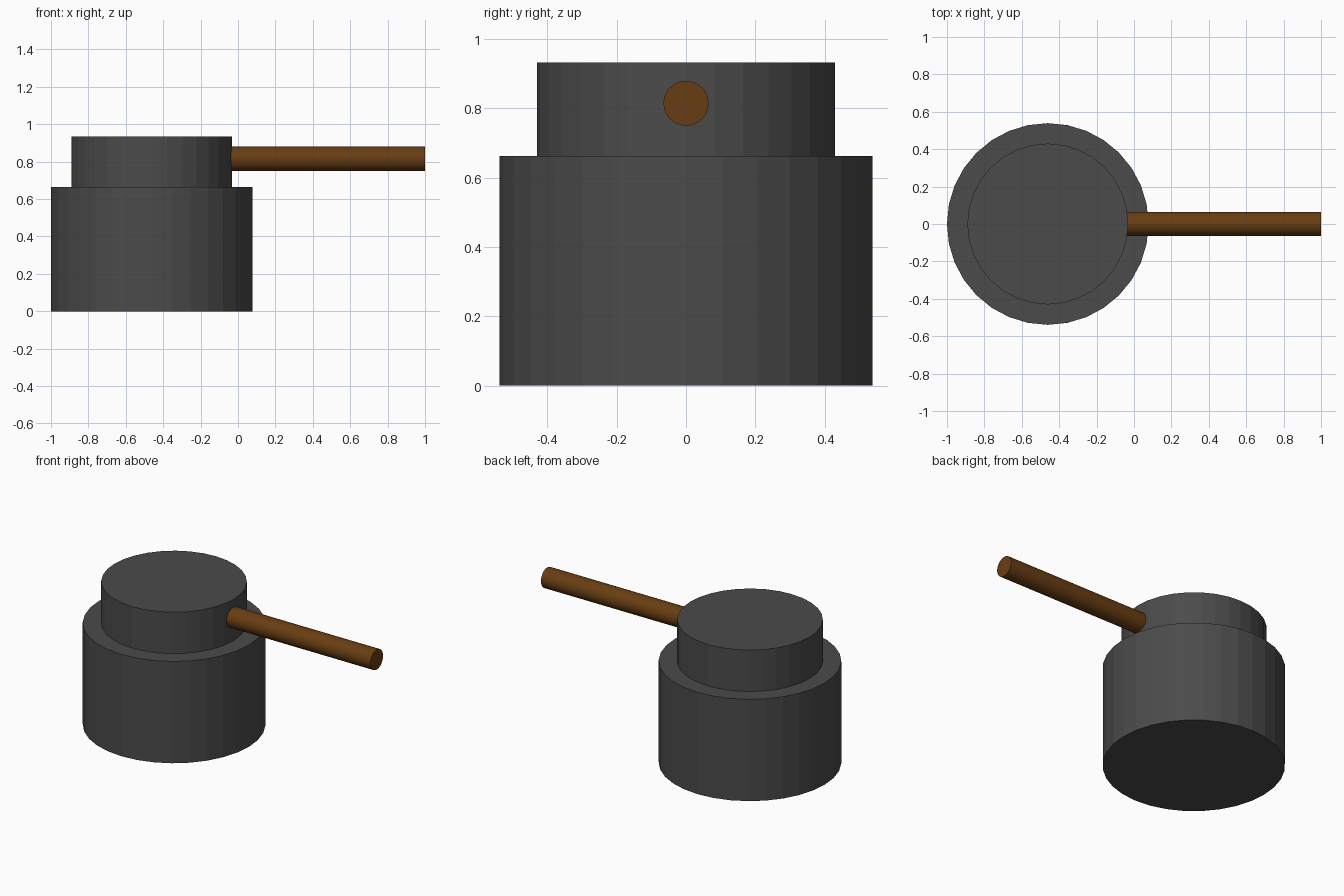
import bpy
from math import pi

cube = bpy.data.objects.get("Cube")
if cube:
    bpy.data.objects.remove(cube, do_unlink=True)


def material(name, rgb):
    mat = bpy.data.materials.new(name)
    mat.use_nodes = True
    mat.diffuse_color = (*rgb, 1)
    mat.node_tree.nodes["Principled BSDF"].inputs["Base Color"].default_value = (*rgb, 1)
    return mat


def cylinder(name, radius, length, centre, mat, rotation=(0, 0, 0)):
    bpy.ops.mesh.primitive_cylinder_add(
        vertices=32, radius=radius, depth=length, location=centre, rotation=rotation)
    obj = bpy.context.object
    obj.name = name
    obj.data.materials.append(mat)
    return obj


iron = material("dark grey", (0.07, 0.07, 0.07))
wood = material("brown wood", (0.14, 0.047, 0.006))

POT_X = -0.461      # axis shared by the body and the neck
BODY_TOP = 0.663
NECK_TOP = 0.933
HANDLE_START = -0.08
HANDLE_END = 1.0

# Wide body
cylinder("pot_body", 0.539, BODY_TOP, (POT_X, 0, BODY_TOP / 2), iron)

# Narrower upper section
cylinder("pot_neck", 0.43, NECK_TOP - BODY_TOP,
         (POT_X, 0, (BODY_TOP + NECK_TOP) / 2), iron)

# Straight handle, with its inner end set into the neck
cylinder("handle", 0.065, HANDLE_END - HANDLE_START,
         ((HANDLE_START + HANDLE_END) / 2, 0, 0.815), wood, (0, pi / 2, 0))
